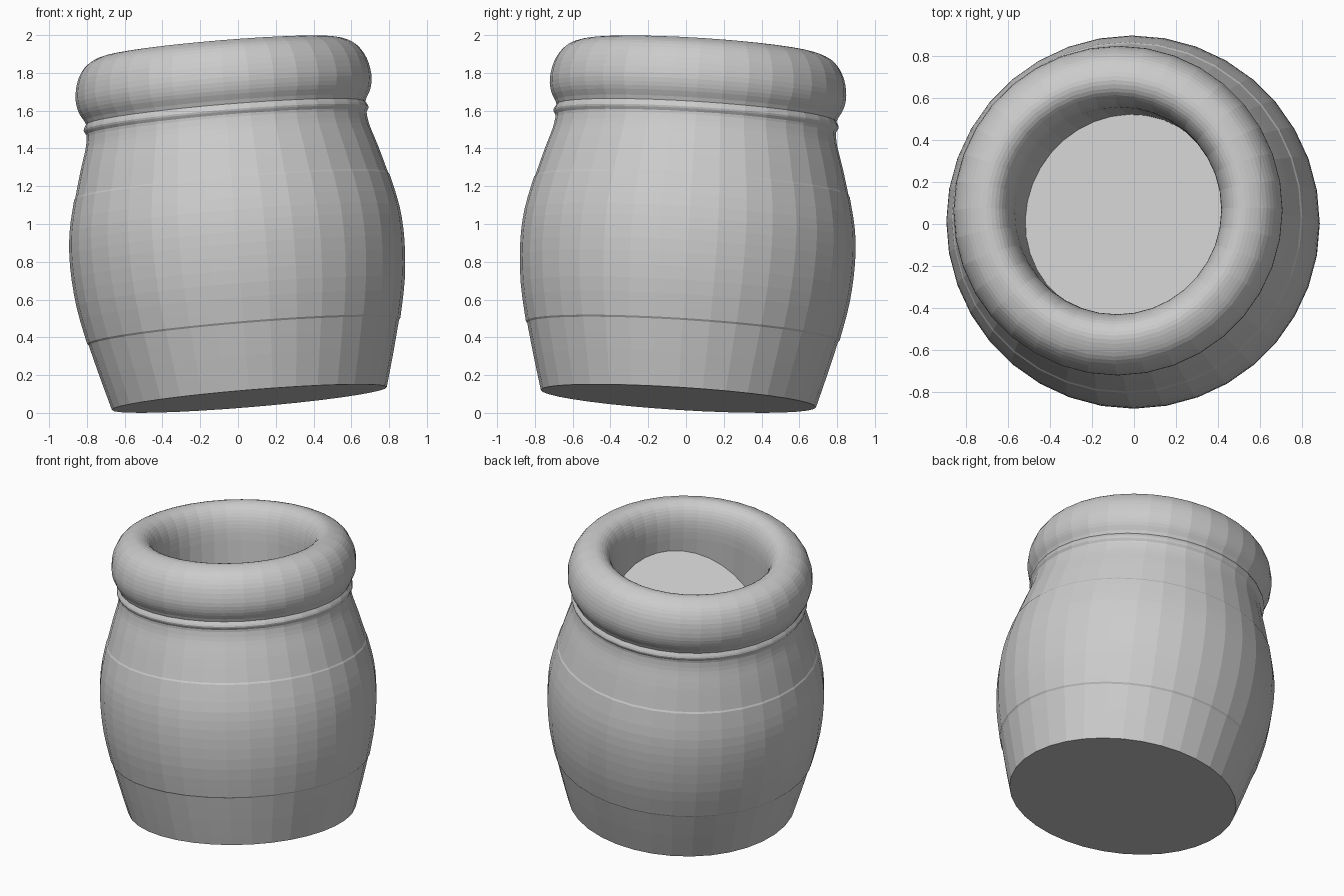
import bpy, bmesh, math
from mathutils import Vector, Matrix

if "Cube" in bpy.data.objects:
    bpy.data.objects.remove(bpy.data.objects["Cube"])

SIDES = 36
grey = bpy.data.materials.new("clay_grey")
grey.use_nodes = True
colour = (0.6, 0.6, 0.6, 1)
grey.diffuse_color = colour
next(n for n in grey.node_tree.nodes
     if n.type == 'BSDF_PRINCIPLED').inputs["Base Color"].default_value = colour


def smooth(points, steps):
    """Catmull-Rom curve through (radius, height) points."""
    p = [Vector(q) for q in points]
    p = [p[0]] + p + [p[-1]]
    out = []
    for a, b, c, d in zip(p, p[1:], p[2:], p[3:]):
        for i in range(steps):
            t = i / steps
            out.append(0.5 * (2 * b + (c - a) * t + (2 * a - 5 * b + 4 * c - d) * t * t
                              + (3 * b - a - 3 * c + d) * t ** 3))
    return out + [p[-1]]


# Outer profile: foot, raised middle band, shoulder, neck bead
foot = smooth([(0.73, 0), (0.78, 0.18), (0.824, 0.35)], 2)
belly = smooth([(0.832, 0.36), (0.872, 0.56), (0.888, 0.77), (0.877, 0.95), (0.838, 1.125)], 3)
shoulder = smooth([(0.831, 1.135), (0.79, 1.28), (0.755, 1.39), (0.744, 1.45)], 3)
bead = smooth([(0.745, 1.465), (0.757, 1.49), (0.742, 1.52)], 3)

# Rolled lip, running over into the mouth
lip = smooth([(0.75, 1.54), (0.776, 1.59), (0.786, 1.66), (0.768, 1.75), (0.725, 1.82),
              (0.67, 1.855), (0.61, 1.868), (0.555, 1.845), (0.518, 1.79), (0.5, 1.72),
              (0.495, 1.64)], 3)
profile = foot + belly + shoulder + bead + lip

bm = bmesh.new()


def ring(radius, height_at):
    verts = []
    for i in range(SIDES):
        a = 2 * math.pi * i / SIDES
        x, y = radius * math.cos(a), radius * math.sin(a)
        verts.append(bm.verts.new((x, y, height_at(x, y))))
    return verts


rings = [ring(r, lambda x, y, z=z: z) for r, z in profile]
# Slanted inner floor closes the mouth
rings.append(ring(0.495, lambda x, y: 1.26 + 0.6 * (0.8 * x - 0.6 * y)))

for low, high in zip(rings, rings[1:]):
    for i in range(SIDES):
        j = (i + 1) % SIDES
        bm.faces.new((low[i], low[j], high[j], high[i]))
bm.faces.new(list(reversed(rings[0])))
bm.faces.new(rings[-1])

# Lean the whole jar
lean = Vector((0, 0, 1)).rotation_difference(Vector((-0.083, 0.063, 1)))
bm.transform(Matrix.Translation((0.06, -0.04, 0.076)) @ lean.to_matrix().to_4x4())

mesh = bpy.data.meshes.new("jar")
bm.to_mesh(mesh)
bm.free()
mesh.materials.append(grey)
jar = bpy.data.objects.new("jar", mesh)
bpy.context.collection.objects.link(jar)
